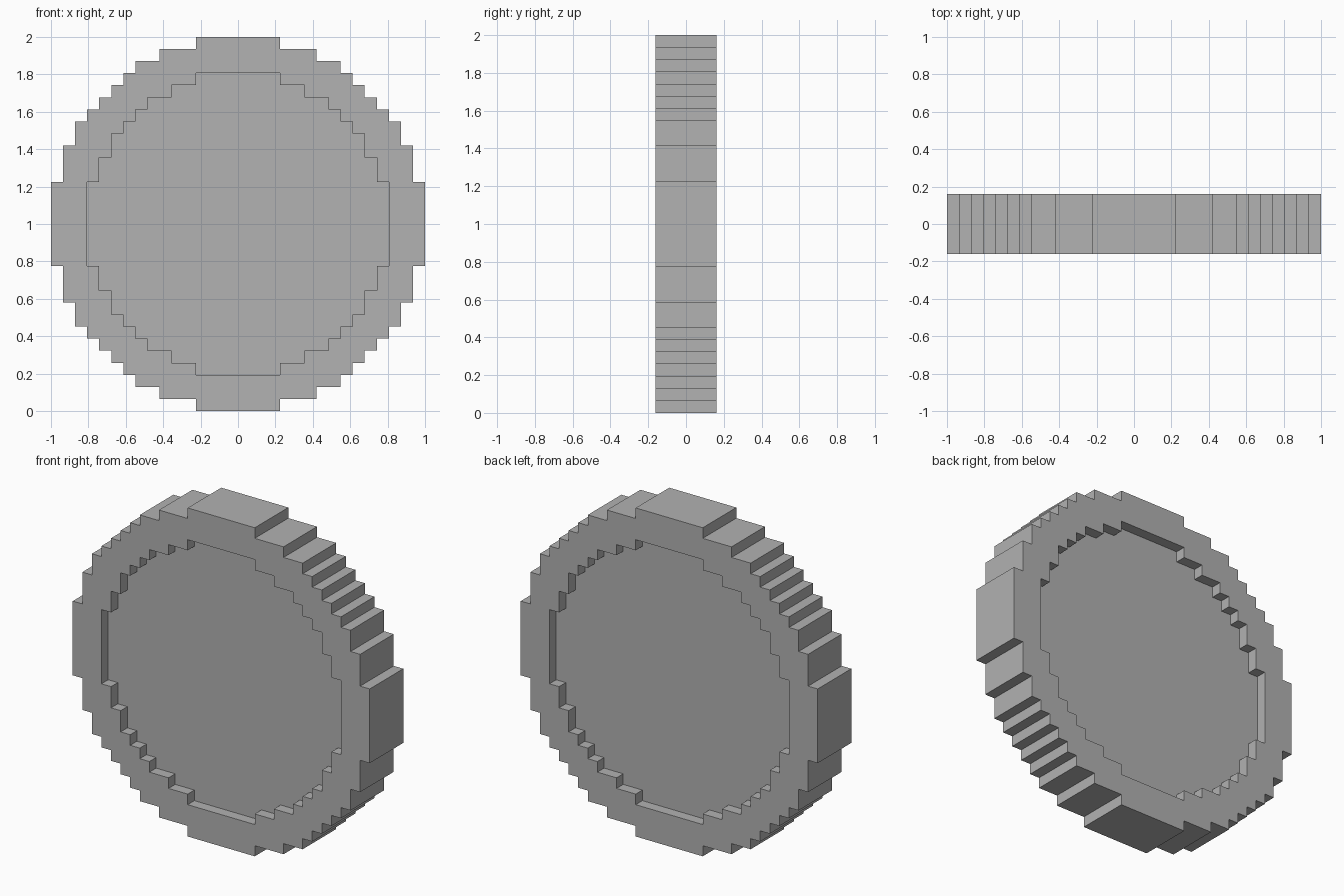
import bpy, bmesh

cube = bpy.data.objects.get("Cube")
if cube:
    bpy.data.objects.remove(cube, do_unlink=True)

UNIT = 2 / 31            # size of one block
RIM_Y = 2.5 * UNIT       # half thickness of the rim
PANEL_Y = 1.5 * UNIT     # half thickness of the recessed panel
OUTER = [3.5, 6.5, 8.5, 9.5, 10.5, 11.5, 12.5, 13.5, 14.5, 15.5]
INNER = [3.5, 5.5, 7.5, 8.5, 9.5, 10.5, 11.5, 12.5]


def stepped_circle(steps):
    """Blocky circle outline: one stair quadrant turned four times."""
    heights = steps[::-1]
    quadrant = []
    for i, (w, h) in enumerate(zip(steps, heights)):
        if i:
            quadrant.append((steps[i - 1], h))
        quadrant.append((w, h))
    points = []
    for _ in range(4):
        points += quadrant
        quadrant = [(z, -x) for x, z in quadrant]
    return points


def add_loop(bm, points, y):
    return [bm.verts.new((x * UNIT, y, 1 + z * UNIT)) for x, z in points]


def loop_pairs(loop):
    return list(zip(loop, loop[1:] + loop[:1]))


def add_wall(bm, a, b):
    for (a0, a1), (b0, b1) in zip(loop_pairs(a), loop_pairs(b)):
        bm.faces.new((a0, a1, b1, b0))


bm = bmesh.new()
outer, inner = stepped_circle(OUTER), stepped_circle(INNER)
rims = []
for side in (-1, 1):
    rim = add_loop(bm, outer, side * RIM_Y)
    lip = add_loop(bm, inner, side * RIM_Y)
    panel = add_loop(bm, inner, side * PANEL_Y)
    # flat ring face between the two outlines
    edges = [bm.edges.new(p) for p in loop_pairs(rim) + loop_pairs(lip)]
    bmesh.ops.triangle_fill(bm, edges=edges, use_beauty=True,
                            normal=(0, side, 0))
    # recess wall and panel
    add_wall(bm, lip, panel)
    bm.faces.new(panel)
    rims.append(rim)
# outer stepped wall
add_wall(bm, rims[0], rims[1])
bmesh.ops.recalc_face_normals(bm, faces=bm.faces[:])

mesh = bpy.data.meshes.new("recessed_disc")
bm.to_mesh(mesh)
bm.free()
disc = bpy.data.objects.new("recessed_disc", mesh)
bpy.context.collection.objects.link(disc)

# plain grey
GREY = (0.445, 0.445, 0.445, 1)
mat = bpy.data.materials.new("plain_grey")
mat.use_nodes = True
mat.diffuse_color = GREY
mat.node_tree.nodes["Principled BSDF"].inputs["Base Color"].default_value = GREY
mesh.materials.append(mat)
